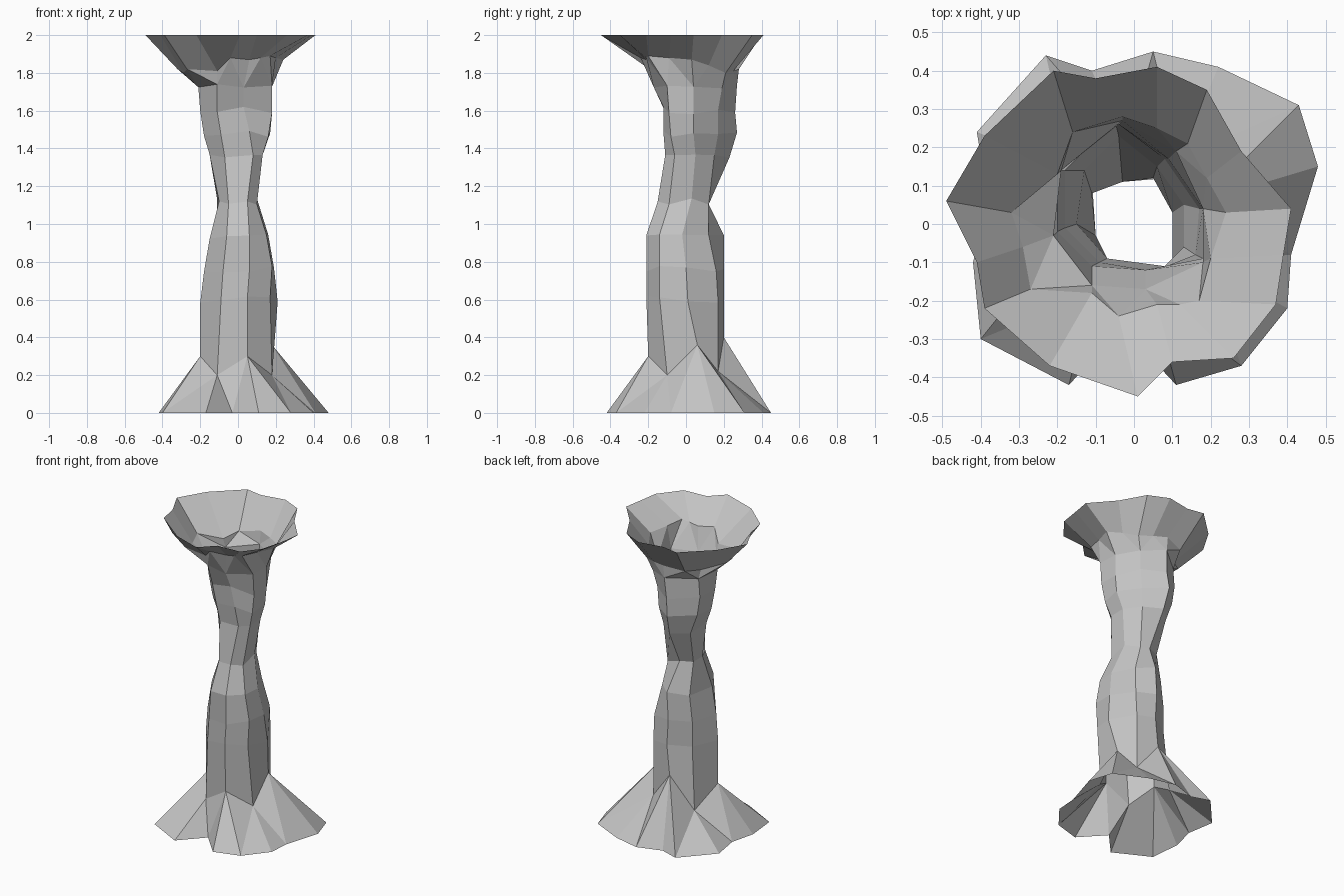
import bpy
import bmesh
import random

cube = bpy.data.objects.get("Cube")
if cube:
    bpy.data.objects.remove(cube, do_unlink=True)

random.seed(4)
SIDES = 8
UNIT = 0.01  # profile measurements are in hundredths

# Ragged rims of the two flares, two points per shaft column
foot_rim = [(48, 15), (43, 31), (22, 41), (5, 45), (-11, 40), (-23, 44),
            (-41, 24), (-38, 6), (-42, -10), (-40, -30), (-17, -42), (-3, -27),
            (11, -42), (28, -37), (40, -22), (41, -8)]
crown_rim = [(41, 4), (28, 19), (19, 35), (6, 41), (-10, 38), (-21, 40),
             (-39, 23), (-49, 6), (-41, -10), (-39, -22), (-22, -37), (1, -45),
             (10, -36), (26, -35), (37, -21), (39, -8)]

# Ring where the foot meets the shaft, one point per column
ankle_ring = [(18, 6, 36), (12, 17, 22), (-2, 20, 40), (-16, 14, 18),
              (-20, -5, 30), (-11, -18, 20), (5, -20, 30), (18, -10, 20)]

# Collar where the crown starts to spread, two points per column
collar_ring = [(24, 3, 187), (19, 12, 184), (14, 21, 180), (6, 25, 181),
               (-3, 28, 182), (-16, 24, 180), (-20, 13, 178), (-32, 3, 182),
               (-29, -6, 180), (-27, -17, 182), (-11, -18, 181), (-4, -24, 188),
               (6, -21, 187), (12, -21, 188), (17, -20, 189), (20, -9, 188)]

# Shaft sections: height, then one point per column
shaft_sections = [
    (60, [(21, 1), (12, 17), (0, 20), (-13, 12),
          (-20, -5), (-9, -19), (5, -21), (17, -14)]),
    (76, [(19, 0), (12, 16), (-1, 20), (-13, 12),
          (-18, -6), (-8, -19), (6, -21), (18, -14)]),
    (93, [(16, -2), (9, 12), (0, 20), (-11, 12),
          (-15, -6), (-6, -20), (6, -21), (15, -14)]),
    (112, [(10, 3), (5, 12), (-3, 11), (-11, 8),
           (-10, -3), (-5, -13), (5, -15), (10, -9)]),
    (135, [(13, 5), (6, 15), (-4, 23), (-13, 14),
           (-15, 0), (-7, -9), (8, -11), (13, -6)]),
    (148, [(17, 4), (8, 17), (-5, 27), (-18, 14),
           (-18, -1), (-9, -10), (6, -12), (16, -8)]),
    (160, [(18, 4), (9, 17), (-4, 26), (-20, 14),
           (-20, -2), (-11, -11), (3, -12), (18, -9)]),
    (173, [(18, 4), (11, 19), (-3, 27), (-19, 14),
           (-21, -3), (-11, -16), (3, -17), (18, -10)]),
]


def make_ring(bm, points):
    return [bm.verts.new((x * UNIT, y * UNIT, z * UNIT)) for x, y, z in points]


def loft(bm, lower, upper):
    for i in range(len(lower)):
        j = (i + 1) % len(lower)
        bm.faces.new((lower[i], lower[j], upper[j], upper[i]))


def flare(bm, rim, neck, upward):
    """Fan a ring of double density onto a neck ring."""
    for i in range(SIDES):
        j = (i + 1) % SIDES
        start, middle, end = rim[2 * i], rim[2 * i + 1], rim[2 * j]
        for face in ((start, middle, neck[i]),
                     (middle, neck[j], neck[i]),
                     (middle, end, neck[j])):
            bm.faces.new(reversed(face) if upward else face)


# Stone material
stone = bpy.data.materials.new("grey stone")
stone.use_nodes = True
grey = (0.55, 0.55, 0.55, 1.0)
stone.diffuse_color = grey
stone.node_tree.nodes["Principled BSDF"].inputs["Base Color"].default_value = grey

# Hollow pillar, open at both ends: foot flare
bm = bmesh.new()
foot = make_ring(bm, [(x, y, 0) for x, y in foot_rim])
ankle = make_ring(bm, ankle_ring)
flare(bm, foot, ankle, upward=False)

# Shaft, with slightly uneven ring heights
below = ankle
for height, outline in shaft_sections:
    above = make_ring(bm, [(x, y, height + random.uniform(-2, 2)) for x, y in outline])
    loft(bm, below, above)
    below = above

# Crown flare
collar = make_ring(bm, collar_ring)
flare(bm, collar, below, upward=True)
crown = make_ring(bm, [(x, y, 200) for x, y in crown_rim])
loft(bm, collar, crown)

mesh = bpy.data.meshes.new("stone_pillar")
bm.to_mesh(mesh)
bm.free()
mesh.materials.append(stone)
pillar = bpy.data.objects.new("stone_pillar", mesh)
bpy.context.collection.objects.link(pillar)
